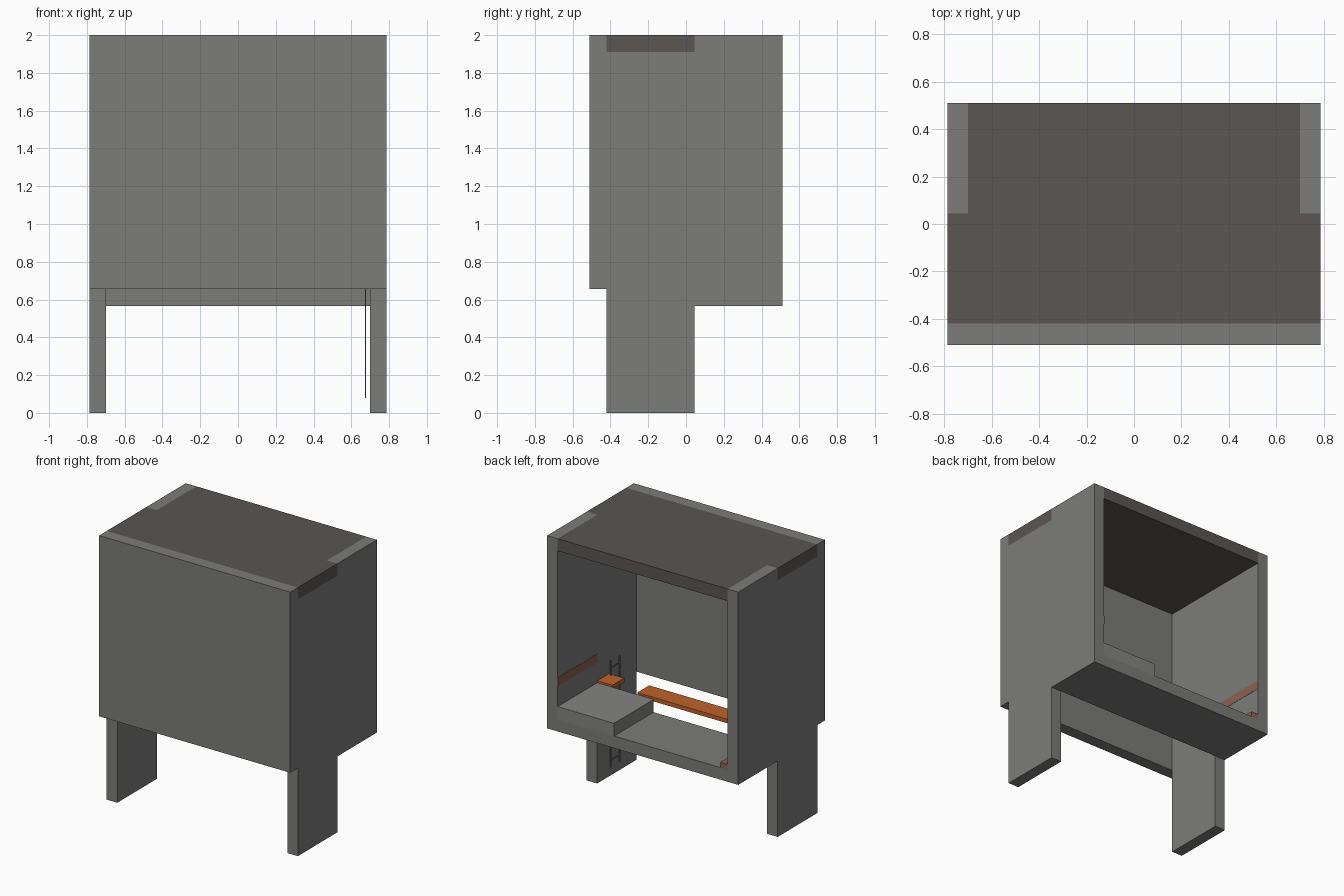
import bpy, bmesh

if "Cube" in bpy.data.objects:
    bpy.data.objects.remove(bpy.data.objects["Cube"])


def material(name, rgb):
    m = bpy.data.materials.new(name)
    m.diffuse_color = (*rgb, 1)
    m.use_nodes = True
    m.node_tree.nodes["Principled BSDF"].inputs["Base Color"].default_value = m.diffuse_color
    return m


GREY = material("dark_grey", (0.2, 0.2, 0.193))
PALE = material("platform_grey", (0.23, 0.23, 0.22))
DARK = material("dark_roof", (0.1, 0.092, 0.088))
ORANGE = material("orange_wood", (0.52, 0.12, 0.024))
BROWN = material("brown_wood", (0.26, 0.12, 0.085))


def prism(name, pts, axis, a, b, mat=GREY):
    """Extrude a 2D outline along x (points are y,z) or z (points are x,y)."""
    bm = bmesh.new()
    vs = [bm.verts.new((a, p, q) if axis == 'x' else (p, q, a)) for p, q in pts]
    face = bm.faces.new(vs)
    ext = bmesh.ops.extrude_face_region(bm, geom=[face])
    move = (b - a, 0, 0) if axis == 'x' else (0, 0, b - a)
    bmesh.ops.translate(bm, vec=move,
                        verts=[g for g in ext['geom'] if isinstance(g, bmesh.types.BMVert)])
    bmesh.ops.recalc_face_normals(bm, faces=bm.faces)
    me = bpy.data.meshes.new(name)
    bm.to_mesh(me)
    bm.free()
    ob = bpy.data.objects.new(name, me)
    bpy.context.collection.objects.link(ob)
    me.materials.append(mat)
    return ob


def box(name, x, y, z, mat=GREY):
    outline = [(x[0], y[0]), (x[1], y[0]), (x[1], y[1]), (x[0], y[1])]
    return prism(name, outline, 'z', z[0], z[1], mat)


W, I = 0.787, 0.70             # outer and inner half width
F, M, B = -0.42, 0.045, 0.51   # inside of front wall, middle line, open back
LOW, FLOOR = 0.565, 0.655      # underside and top of the floor

# Side walls with the leg in one piece, notched at the top for the roof
wall = [(F, 0), (M, 0), (M, LOW), (B, LOW), (B, 2), (M, 2), (M, 1.91), (F, 1.91)]
prism("right_wall_and_leg", wall, 'x', I, W)
prism("left_wall_and_leg", wall, 'x', -W, -I)

# Front wall, half-depth floor, roof with side tongues
box("front_wall", (-W, W), (-0.51, F), (FLOOR, 2))
box("floor", (-I, I), (M, B), (LOW, FLOOR))
roof = [(-W, F), (W, F), (W, M), (I, M), (I, B), (-I, B), (-I, M), (-W, M)]
prism("roof", roof, 'z', 1.91, 2, DARK)

# Raised seat platform
box("platform", (0.235, I), (M, B), (FLOOR, 0.75), PALE)

# Desk boards at either side of the access gap
box("long_desk", (-I, 0.37), (-0.095, M), (0.735, 0.765), ORANGE)
box("short_desk", (0.575, I), (-0.095, M), (0.735, 0.765), ORANGE)

# Back rests on the walls and low footrest
for side, s in (("right", 1), ("left", -1)):
    xs = sorted((s * I, s * (I - 0.002)))
    box(side + "_back_rest", xs, (M, B), (0.9, 0.965), BROWN)
box("foot_rest", (-I, -0.64), (M, B), (FLOOR, 0.695), BROWN)

# Ladder
for i, y in enumerate((-0.19, -0.085)):
    box(f"ladder_rail_{i}", (0.672, 0.678), (y, y + 0.008), (0.08, 0.875))
for i in range(8):
    z = 0.13 + i * 0.098
    box(f"ladder_rung_{i}", (0.672, 0.678), (-0.182, -0.085), (z, z + 0.008))
